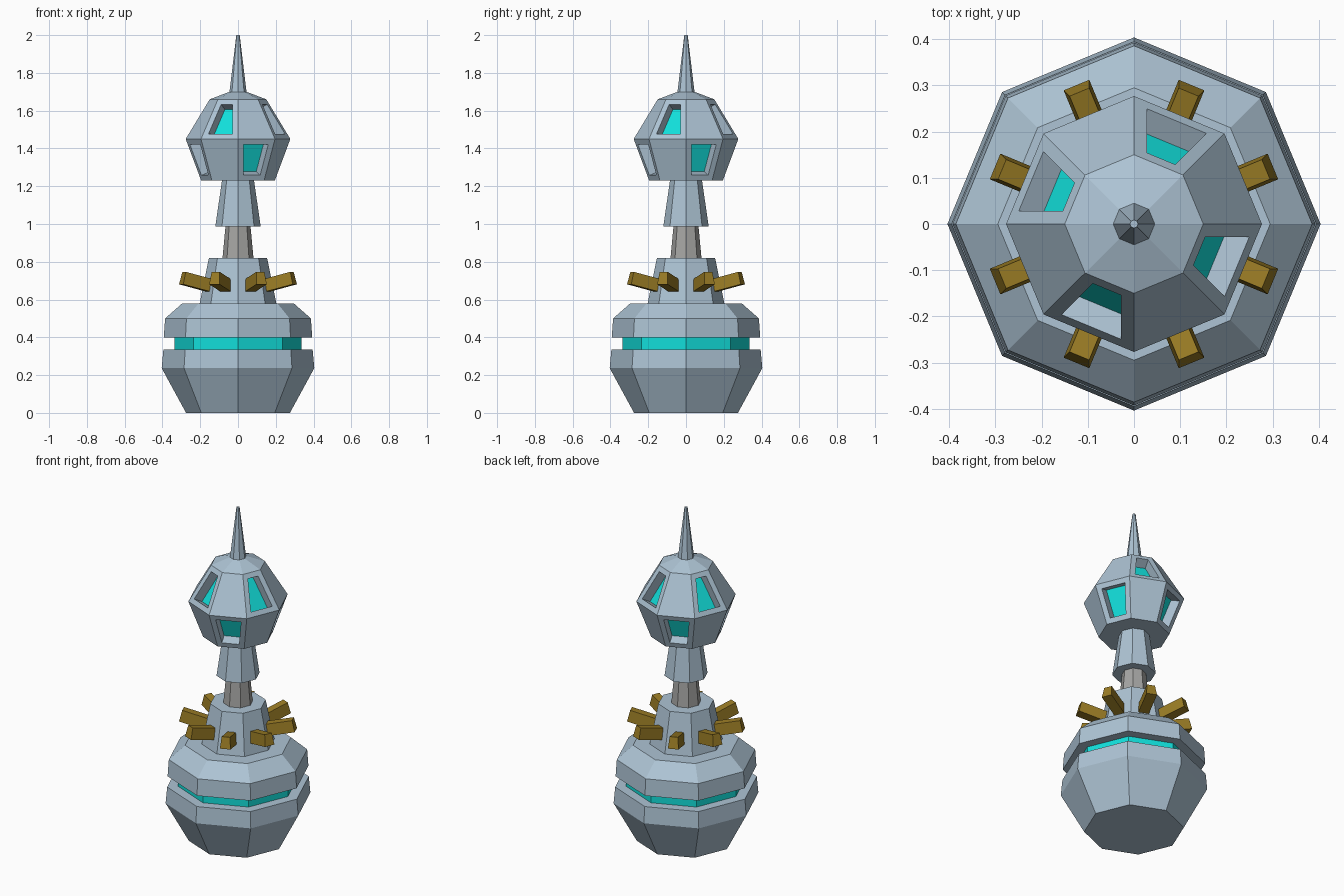
import bpy, bmesh, math
from mathutils import Matrix

cube = bpy.data.objects.get("Cube")
if cube:
    bpy.data.objects.remove(cube, do_unlink=True)


def material(name, rgb):
    m = bpy.data.materials.new(name)
    m.use_nodes = True
    m.diffuse_color = (*rgb, 1)
    m.node_tree.nodes["Principled BSDF"].inputs["Base Color"].default_value = (*rgb, 1)
    return m


shell = material("pale blue grey", (0.42, 0.55, 0.66))
glow = material("turquoise", (0.006, 0.74, 0.71))
brass = material("dark brass", (0.32, 0.20, 0.018))
steel = material("plain grey", (0.38, 0.38, 0.37))


def finish(bm, name, *mats):
    mesh = bpy.data.meshes.new(name)
    bm.to_mesh(mesh)
    bm.free()
    for m in mats:
        mesh.materials.append(m)
    obj = bpy.data.objects.new(name, mesh)
    bpy.context.collection.objects.link(obj)
    return obj


def lathe(profile, sides=8):
    """Closed faceted solid from (radius, height) points, bottom to top."""
    bm = bmesh.new()
    rings = []
    for r, z in profile:
        angles = [math.tau * i / sides for i in range(sides)]
        rings.append([bm.verts.new((r * math.cos(a), r * math.sin(a), z)) for a in angles])
    for low, high in zip(rings, rings[1:]):
        for i in range(sides):
            j = (i + 1) % sides
            bm.faces.new((low[i], low[j], high[j], high[i]))
    bm.faces.new(rings[0][::-1])
    bm.faces.new(rings[-1])
    bm.normal_update()
    return bm


# Stacked eight-sided body
finish(lathe([(0.275, 0), (0.404, 0.237), (0.395, 0.335)]), "lower_base", shell)
finish(lathe([(0.335, 0.335), (0.335, 0.40)]), "glowing_band", glow)
finish(lathe([(0.393, 0.40), (0.386, 0.50), (0.295, 0.58)]), "upper_base", shell)
finish(lathe([(0.203, 0.58), (0.154, 0.82)]), "collar", shell)
finish(lathe([(0.082, 0.82), (0.066, 0.99)]), "inner_shaft", steel)
finish(lathe([(0.12, 0.987), (0.085, 1.23)]), "neck", shell)
finish(lathe([(0.045, 1.70), (0.009, 2.0)]), "spire", shell)

# Head with recessed windows alternating between the upper and lower tiers
bm = lathe([(0.195, 1.23), (0.277, 1.45), (0.15, 1.66), (0.045, 1.70)])
windows = []
for f in bm.faces:
    c = f.calc_center_median()
    if abs(f.normal.z) > 0.8:
        continue
    side = int((math.atan2(c.y, c.x) % math.tau) / (math.tau / 8))
    if side % 2 == (1 if c.z > 1.45 else 0):
        windows.append(f)
bmesh.ops.inset_individual(bm, faces=windows, thickness=0.03, use_even_offset=True)
bmesh.ops.inset_individual(bm, faces=windows, thickness=0, depth=-0.058)
for f in windows:
    f.material_index = 1
finish(bm, "head", shell, glow)

# Ring of eight bars tilted up and outward from the collar
for i in range(8):
    bm = bmesh.new()
    bmesh.ops.create_cube(bm, size=1)
    for v in bm.verts:
        v.co.x *= 0.18
        v.co.y *= 0.046 if v.co.z > 0 else 0.06
        v.co.z *= 0.068
    turn = Matrix.Rotation(math.tau * (i + 0.5) / 8, 4, "Z")
    tilt = Matrix.Rotation(math.radians(-14), 4, "Y")
    bm.transform(turn @ Matrix.Translation((0.23, 0, 0.692)) @ tilt)
    finish(bm, f"collar_bar_{i + 1}", brass)
